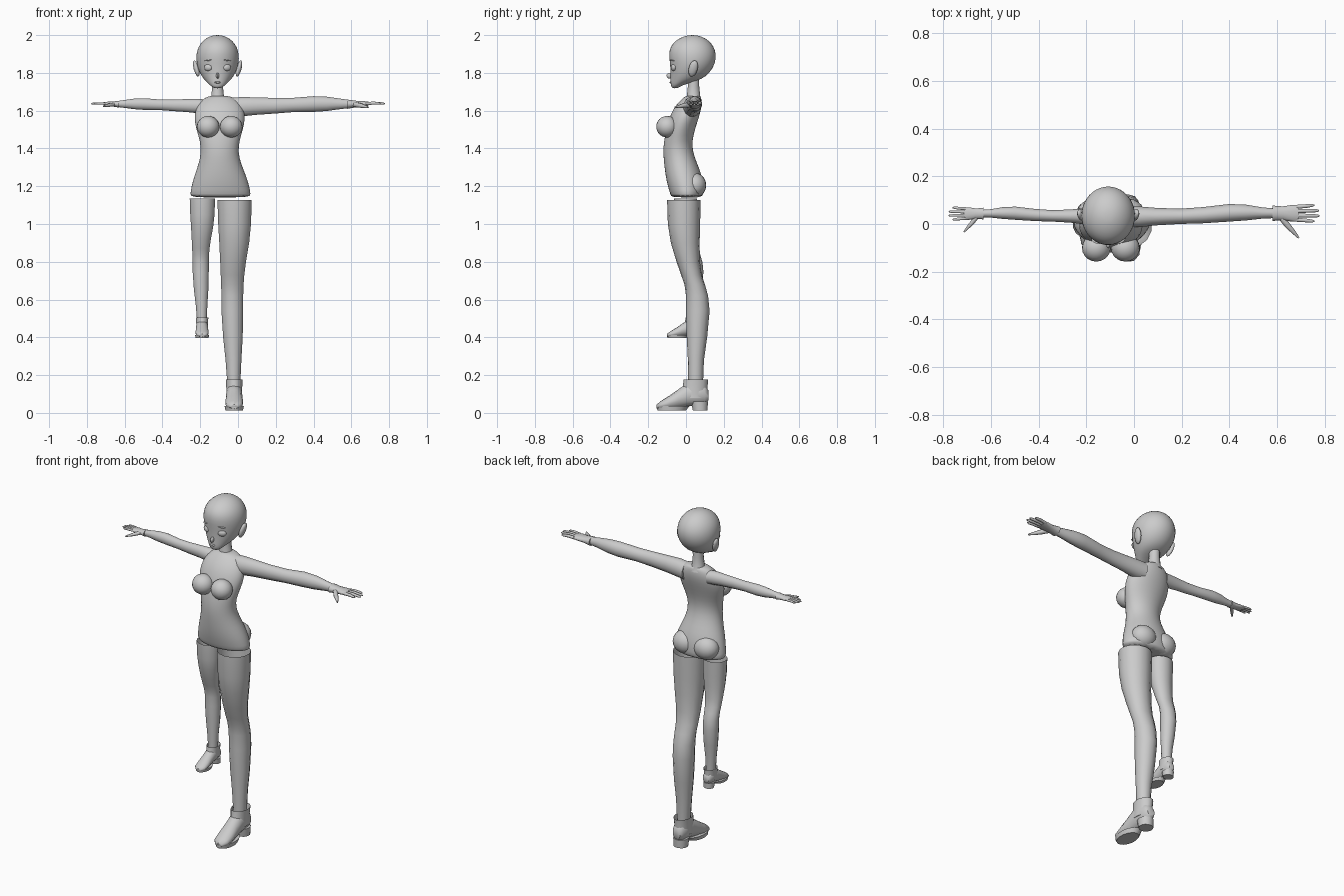
import bpy, bmesh, math
from mathutils import Vector, Matrix


def finish(name, bm, subsurf=0, angle=50):
    bmesh.ops.recalc_face_normals(bm, faces=bm.faces)
    me = bpy.data.meshes.new(name)
    bm.to_mesh(me)
    bm.free()
    ob = bpy.data.objects.new(name, me)
    bpy.context.collection.objects.link(ob)
    bpy.ops.object.select_all(action='DESELECT')
    ob.select_set(True)
    bpy.context.view_layer.objects.active = ob
    bpy.ops.object.shade_smooth_by_angle(angle=math.radians(angle))
    if subsurf:
        m = ob.modifiers.new("smooth", 'SUBSURF')
        m.levels = m.render_levels = subsurf
    return ob


def loft(name, rings, n=16, caps=(True, True), subsurf=0, angle=50):
    """rings: (centre, u, v) ellipses joined by quads"""
    bm = bmesh.new()
    loops = []
    for c, u, v in rings:
        c, u, v = Vector(c), Vector(u), Vector(v)
        loops.append([bm.verts.new(c + u * math.cos(t) + v * math.sin(t))
                      for t in (2 * math.pi * (i + 0.5) / n for i in range(n))])
    for a, b in zip(loops, loops[1:]):
        for i in range(n):
            j = (i + 1) % n
            bm.faces.new((a[i], a[j], b[j], b[i]))
    if caps[0]:
        bm.faces.new(loops[0])
    if caps[1]:
        bm.faces.new(loops[-1])
    return finish(name, bm, subsurf, angle)


def upright(rows):
    """rows: z, x centre, half width, front y, back y"""
    return [((x, (f + b) / 2, z), (w, 0, 0), (0, (b - f) / 2, 0)) for z, x, w, f, b in rows]


def blob(name, loc, size, rot=(0, 0, 0), seg=20):
    bm = bmesh.new()
    bmesh.ops.create_uvsphere(bm, u_segments=seg, v_segments=seg // 2, radius=1)
    bm.transform(Matrix.LocRotScale(Vector(loc), Matrix.Rotation(rot[0], 3, 'X') @
                                    Matrix.Rotation(rot[1], 3, 'Y') @ Matrix.Rotation(rot[2], 3, 'Z'),
                                    Vector(size)))
    return finish(name, bm)


def tube(name, pts, n=8):
    """pts: (x, y, z, radius), rings perpendicular to the path"""
    rings = []
    for i, p in enumerate(pts):
        d = Vector(pts[min(i + 1, len(pts) - 1)][:3]) - Vector(pts[max(i - 1, 0)][:3])
        u = d.normalized().cross(Vector((0, 0, 1))).normalized()
        v = u.cross(d).normalized()
        rings.append((p[:3], u * p[3], v * p[3]))
    return loft(name, rings, n)


def scaled_copy(objs, pivot, target, scale):
    """the smaller limb of the other side"""
    m = Matrix.Translation(target) @ Matrix.Diagonal((*scale, 1)) @ Matrix.Translation(-Vector(pivot))
    for o in objs:
        c = o.copy()
        c.data = o.data.copy()
        c.data.transform(m)
        if m.determinant() < 0:
            c.data.flip_normals()
        c.name = o.name.replace("left", "right")
        bpy.context.collection.objects.link(c)


CX, HX = -0.097, -0.108

# torso
loft("torso", upright([
    (1.14, -.093, .162, -.08, .085), (1.155, -.093, .162, -.083, .092), (1.2, -.093, .156, -.098, .095),
    (1.26, -.094, .137, -.11, .085), (1.32, -.096, .113, -.117, .06), (1.38, CX, .099, -.122, .037),
    (1.44, CX, .105, -.118, .033), (1.50, CX, .125, -.105, .048), (1.56, CX, .138, -.09, .068),
    (1.61, CX, .128, -.068, .082), (1.645, CX, .108, -.04, .084), (1.668, CX, .08, -.015, .08),
    (1.68, CX - .005, .045, .0, .075)]), 20, subsurf=1)
for s, side in ((-1, "right"), (1, "left")):
    blob(side + "_breast", (CX + s * .061, -.1, 1.515), (.06, .058, .057), (-.15, 0, 0))
    blob(side + "_buttock", (CX + s * .068, .045, 1.205), (.073, .062, .066))

# neck
loft("neck", upright([(1.65, HX, .045, .0, .085), (1.68, HX, .034, .005, .075),
                      (1.73, HX, .029, .01, .07), (1.8, HX, .03, .01, .07)]), 14)

# head
loft("head", upright([
    (1.718, HX, .018, -.073, -.045), (1.732, HX, .038, -.08, -.025), (1.75, HX, .056, -.083, .03),
    (1.766, HX, .074, -.083, .085), (1.80, HX, .097, -.083, .128), (1.85, HX, .114, -.086, .157),
    (1.90, HX, .115, -.093, .162), (1.94, HX, .103, -.084, .148), (1.972, HX, .078, -.056, .122),
    (1.993, HX, .045, -.015, .085), (2.0, HX, .015, .02, .05)]), 20, subsurf=1)

# face
blob("nose", (HX, -.085, 1.785), (.009, .018, .016), seg=10)
blob("mouth", (HX, -.078, 1.75), (.018, .009, .006), seg=10)
for s, side in ((-1, "right"), (1, "left")):
    blob(side + "_eye", (HX + s * .05, -.066, 1.828), (.024, .012, .018), (0, 0, s * .4), 12)
    blob(side + "_brow", (HX + s * .05, -.07, 1.866), (.024, .012, .003), (0, s * .15, s * .4), 10)
    blob(side + "_ear", (HX + s * .113, .038, 1.823), (.014, .024, .046), (-.25, s * .25, 0), 12)

# left arm: x, y, z, half depth, half height
arm = [(-.03, .034, 1.618, .046, .052), (.02, .03, 1.621, .045, .053), (.09, .031, 1.624, .038, .048),
       (.19, .032, 1.626, .033, .043), (.29, .037, 1.63, .035, .039), (.4, .047, 1.635, .038, .043),
       (.47, .048, 1.636, .034, .039), (.54, .046, 1.636, .024, .029), (.59, .045, 1.635, .021, .022)]
left_arm = [loft("left_arm", [((x, y, z), (0, a, 0), (0, 0, b)) for x, y, z, a, b in arm], 12)]

# left hand with cuff, fingers and thumb
palm = [(.58, .045, 1.634, .034, .025), (.6, .045, 1.635, .031, .022), (.625, .045, 1.635, .03, .018),
        (.66, .045, 1.637, .036, .015), (.69, .045, 1.637, .036, .011)]
left_arm.append(loft("left_palm", [((x, y, z), (0, a, 0), (0, 0, b)) for x, y, z, a, b in palm], 12))
for i, tip in enumerate((.755, .777, .775, .755)):
    y = .018 + i * .018
    left_arm.append(tube("left_finger_%d" % (i + 1), [
        (.68, y, 1.638, .009), (.72, y + (i - 1.5) * .002, 1.64, .0085),
        (tip - .01, y + (i - 1.5) * .004, 1.638, .007), (tip, y + (i - 1.5) * .004, 1.637, .003)]))
left_arm.append(tube("left_thumb", [(.615, .03, 1.633, .014), (.645, -.008, 1.628, .013),
                                    (.67, -.035, 1.622, .009), (.69, -.058, 1.618, .004)]))
scaled_copy(left_arm, (0, .04, 1.635), Vector((-.2, .04, 1.635)), (-.743, .75, .74))

# left leg, open at the top under the hip gap
left_leg = [loft("left_leg", upright([
    (1.128, -.018, .093, -.1, .077), (1.0, -.018, .089, -.096, .075), (.9, -.02, .081, -.08, .072),
    (.8, -.026, .07, -.05, .074), (.73, -.029, .064, -.026, .083), (.68, -.03, .061, -.008, .1),
    (.62, -.03, .059, .0, .117), (.54, -.03, .059, .0, .125), (.4, -.027, .053, .004, .112),
    (.28, -.024, .043, .01, .095), (.15, -.022, .035, .012, .09)]), 14, caps=(False, True))]

# left shoe: y, half width, bottom z, top z
SX = -.02
shoe = [(.118, .024, .065, .12), (.1, .036, .045, .15), (.06, .042, .04, .165), (.01, .043, .035, .16),
        (-.04, .044, .024, .125), (-.085, .048, .018, .093), (-.13, .043, .018, .065), (-.155, .02, .022, .045)]
left_leg.append(loft("left_shoe", [((SX, y, (a + b) / 2), (w, 0, 0), (0, 0, (b - a) / 2))
                                   for y, w, a, b in shoe], 14))
left_leg.append(loft("left_shoe_cuff", upright([(.08, SX, .043, -.03, .115), (.13, SX, .043, -.018, .113),
                                               (.178, SX, .046, -.012, .118)]), 14, caps=(True, False)))
left_leg.append(loft("left_sole", upright([(.012, SX, .047, -.152, .0), (.036, SX, .052, -.158, .02)]), 16))
left_leg.append(loft("left_heel", upright([(.012, SX, .04, .035, .115), (.06, SX, .043, .025, .118)]), 12))
scaled_copy(left_leg, (-.02, .02, 1.128), Vector((-.19, .02, 1.135)), (.74, .69, .662))
